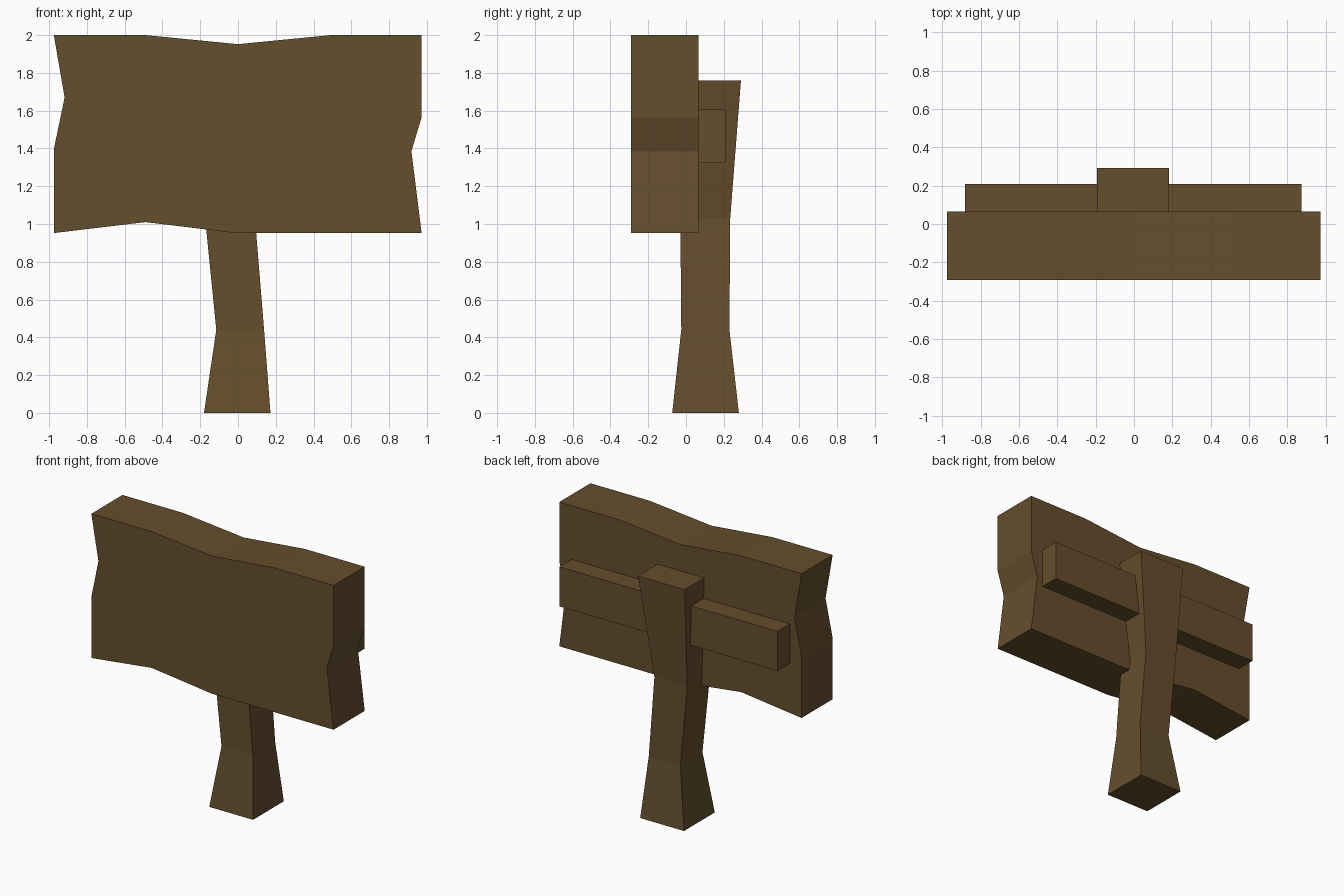
import bpy
import bmesh

if "Cube" in bpy.data.objects:
    bpy.data.objects.remove(bpy.data.objects["Cube"])

wood = bpy.data.materials.new("wood")
wood.diffuse_color = (0.13, 0.077, 0.026, 1)
wood.use_nodes = True
wood.node_tree.nodes["Principled BSDF"].inputs["Base Color"].default_value = wood.diffuse_color


def loft(name, rings):
    """Closed solid through matching rings of points, capped at both ends."""
    bm = bmesh.new()
    loops = [[bm.verts.new(p) for p in ring] for ring in rings]
    n = len(loops[0])
    for a, b in zip(loops, loops[1:]):
        for i in range(n):
            j = (i + 1) % n
            bm.faces.new((a[i], a[j], b[j], b[i]))
    bm.faces.new(loops[0])
    bm.faces.new(loops[-1])
    bmesh.ops.recalc_face_normals(bm, faces=bm.faces)
    mesh = bpy.data.meshes.new(name)
    bm.to_mesh(mesh)
    bm.free()
    mesh.materials.append(wood)
    obj = bpy.data.objects.new(name, mesh)
    bpy.context.collection.objects.link(obj)
    return obj


def rect(x0, x1, y0, y1, z):
    return [(x0, y0, z), (x1, y0, z), (x1, y1, z), (x0, y1, z)]


# Sign board: chipped outline extruded front to back
outline = [(-0.975, 2), (-0.49, 2), (0, 1.952), (0.49, 2), (0.972, 2),
           (0.972, 1.565), (0.918, 1.385), (0.972, 0.952), (-0.01, 0.952),
           (-0.49, 1.01), (-0.975, 0.952), (-0.975, 1.395), (-0.918, 1.67)]
loft("sign_board", [[(x, y, z) for x, z in outline] for y in (-0.291, 0.066)])

# Crooked post, pinched in the middle
loft("post", [rect(-0.18, 0.172, -0.073, 0.28, 0),
              rect(-0.115, 0.138, -0.025, 0.23, 0.44),
              rect(-0.174, 0.09, -0.03, 0.234, 1.03),
              rect(-0.192, 0.182, -0.065, 0.291, 1.76)])

# Crossbar behind the board
loft("crossbar", [rect(-0.882, 0.872, 0.06, 0.208, 1.323),
                  rect(-0.882, 0.872, 0.06, 0.208, 1.61)])
